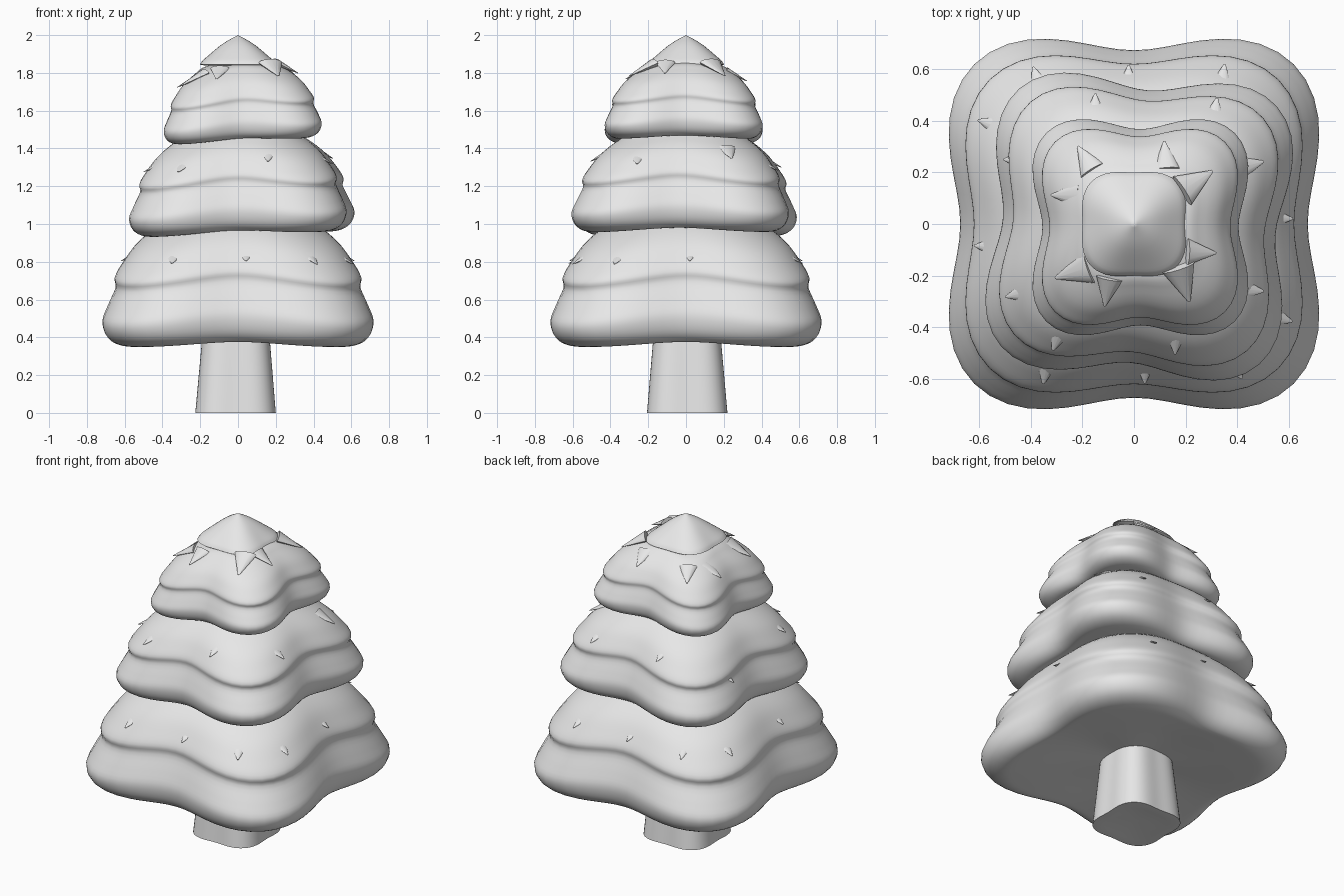
import bpy, bmesh, math
from mathutils import Vector
from mathutils.bvhtree import BVHTree

if "Cube" in bpy.data.objects:
    bpy.data.objects.remove(bpy.data.objects["Cube"], do_unlink=True)

GREY = (0.8, 0.8, 0.8, 1)
plain = bpy.data.materials.new("plain_grey")
plain.use_nodes = True
plain.diffuse_color = GREY
plain.node_tree.nodes["Principled BSDF"].inputs["Base Color"].default_value = GREY

SEGMENTS = 72


def finish(bm, name, angle):
    """Turn a bmesh into a smooth-shaded object."""
    mesh = bpy.data.meshes.new(name)
    bm.to_mesh(mesh)
    obj = bpy.data.objects.new(name, mesh)
    bpy.context.collection.objects.link(obj)
    mesh.materials.append(plain)
    bpy.ops.object.select_all(action="DESELECT")
    obj.select_set(True)
    bpy.context.view_layer.objects.active = obj
    bpy.ops.object.shade_smooth_by_angle(angle=math.radians(angle))


def catmull(points, steps):
    """Smooth curve through the profile points."""
    pts = [Vector(p) for p in points]
    pts = [pts[0]] + pts + [pts[-1]]
    curve = []
    for before, start, end, after in zip(pts, pts[1:], pts[2:], pts[3:]):
        leave, arrive = (end - before) / 2, (after - start) / 2
        for i in range(steps):
            t = i / steps
            blend = t * t * (3 - 2 * t)
            curve.append(start.lerp(end, blend) + leave * t * (1 - t) ** 2
                         - arrive * t * t * (1 - t))
    return curve + [pts[-1]]


def loft(profile, corner, steps, turn=0, shift=0, tilt=0, droop=0):
    """Sweep (half width, height) round an outline with four soft corners."""
    angles = [math.tau * i / SEGMENTS for i in range(SEGMENTS)]
    bulges = [math.sin(2 * a) ** 2 for a in angles]
    reach = max(math.cos(a) * (1 + corner * b) for a, b in zip(angles, bulges))
    widest = max(width for width, height in profile)
    bottom = min(height for width, height in profile)
    tall = max(height for width, height in profile) - bottom
    bm = bmesh.new()
    rings = []
    for width, height in catmull(profile, steps):
        part = max(width, 0) / widest
        sag = droop * width * (1 + math.sin(math.pi * (height - bottom) / tall))
        ring = []
        for a, b in zip(angles, bulges):
            r = part * widest / reach * (1 + corner * part * b)
            x = r * math.cos(a + turn) + shift * part
            y = r * math.sin(a + turn) - shift * part / 2
            ring.append(bm.verts.new((x, y, height - sag * b + tilt * x)))
        rings.append(ring)
    for low, high in zip(rings, rings[1:]):
        for i in range(SEGMENTS):
            j = (i + 1) % SEGMENTS
            bm.faces.new((low[i], low[j], high[j], high[i]))
    bmesh.ops.remove_doubles(bm, verts=bm.verts, dist=0.00001)
    bmesh.ops.recalc_face_normals(bm, faces=bm.faces)
    bm.normal_update()
    return bm


def add_tufts(bm, name, radius, bearings, size):
    """Flattened cones half sunk into the slope, pointing outward and down."""
    tree = BVHTree.FromBMesh(bm)
    tufts = bmesh.new()
    for n, bearing in enumerate(bearings):
        a = math.radians(bearing)
        r = radius * (1 + 0.22 * math.sin(2 * a) ** 2)
        above = Vector((r * math.cos(a), r * math.sin(a), 3))
        hit, normal, _, _ = tree.ray_cast(above, Vector((0, 0, -1)))
        out = Vector((normal.x, normal.y, 0)).normalized()
        axis = (out - Vector((0, 0, 0.5))).normalized()
        side = Vector((0, 0, 1)).cross(axis).normalized()
        up = axis.cross(side)
        length = size * (1.2 if n % 3 == 0 else 0.95)
        centre = hit + normal * 0.018 - axis * length / 2
        cone = bmesh.ops.create_cone(tufts, cap_ends=True, segments=12, depth=length,
                                     radius1=0.42 * length, radius2=0.03 * length)
        for v in cone["verts"]:
            v.co = centre + side * v.co.x + up * v.co.y * 0.35 + axis * v.co.z
    finish(tufts, name, 50)


# Trunk, slightly flared at the foot
trunk = loft([(0, 0.03), (0.16, 0), (0.213, 0), (0.182, 0.38), (0.17, 0.5), (0, 0.5)],
             corner=0.2, steps=1, shift=-0.013)
finish(trunk, "trunk", 40)

# Branch tiers share one cross-section: a rounded skirt, a lip and a long slope
SKIRT = [(0, 0.05), (0.45, 0.03), (0.77, 0), (0.89, 0), (0.97, 0.07), (1, 0.2),
         (0.965, 0.33), (0.915, 0.47), (0.92, 0.55), (0.87, 0.65), (0.78, 0.78),
         (0.64, 0.9), (0.46, 1), (0, 1.04)]


def add_tier(name, width, base, height, corner, tuft_radius, bearings, **lean):
    profile = [(u * width, base + h * height) for u, h in SKIRT]
    bm = loft(profile, corner, steps=4, droop=0.045, **lean)
    finish(bm, name + "_branches", 80)
    add_tufts(bm, name + "_tufts", tuft_radius, bearings, size=0.13)


add_tier("lower", 0.718, 0.38, 0.675, 0.3, 0.6,
         [-120, 123, 146, -86, 92, 60, -32, 2, -172, -55])
add_tier("middle", 0.575, 0.97, 0.53, 0.34, 0.48,
         [-123, 107, -72, 56, 153, 26, -28, -150], turn=-0.07, shift=0.02, tilt=0.03)
add_tier("upper", 0.418, 1.455, 0.39, 0.36, 0.3,
         [-54, 126, 69, 34, 160, -20, -145, -110], shift=0.025, tilt=0.05)

# Pointed cap on top
cap = loft([(0, 1.84), (0.18, 1.84), (0.195, 1.855), (0.16, 1.89), (0.08, 1.955), (0, 2)],
           corner=0.16, steps=4)
finish(cap, "tree_tip", 80)
